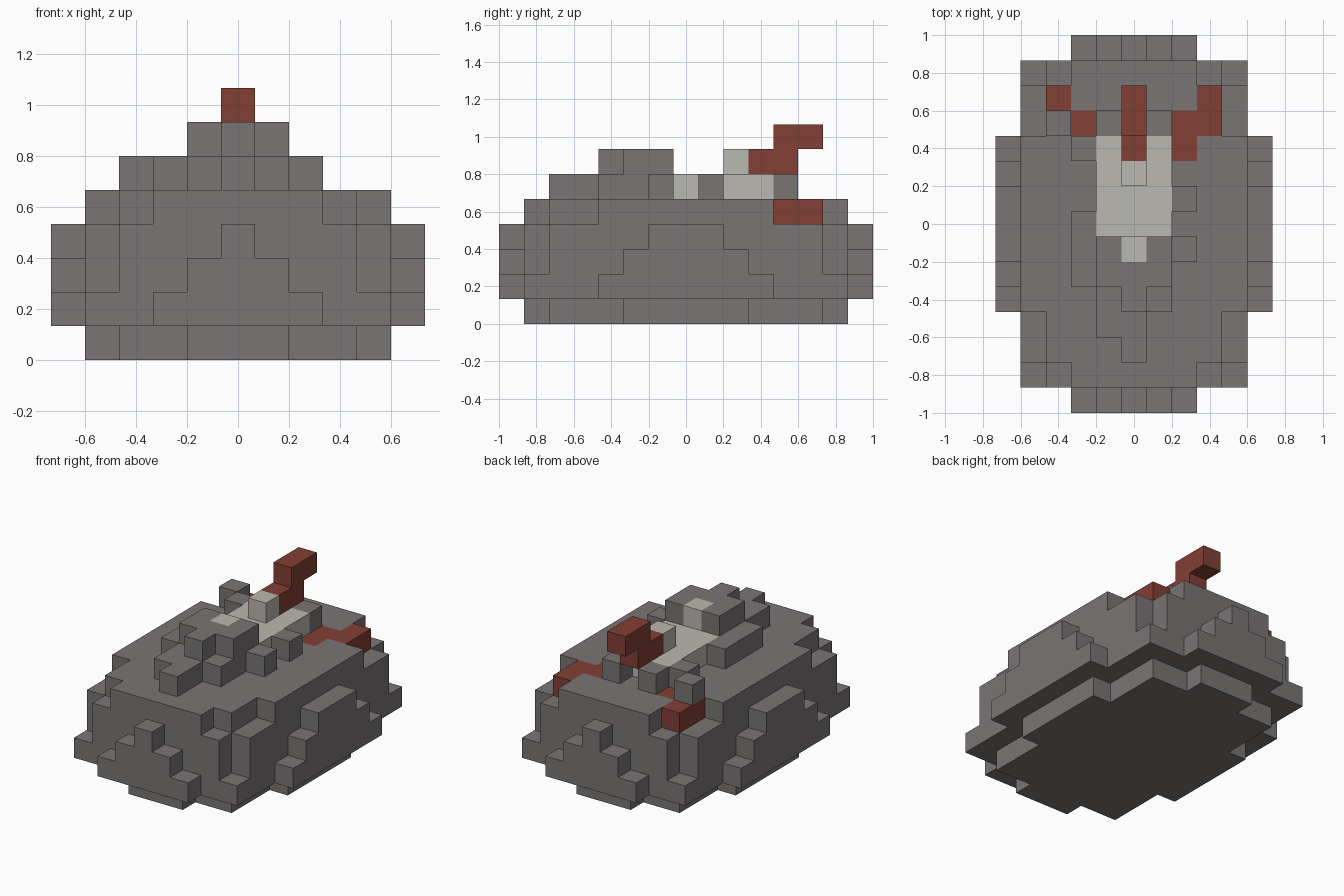
import bpy, bmesh
from mathutils import Vector

cube = bpy.data.objects.get("Cube")
if cube:
    bpy.data.objects.remove(cube, do_unlink=True)

CELL = 2 / 15
parts = {}      # part name -> (material, set of cells)
filled = set()  # every occupied cell


def material(name, rgb):
    mat = bpy.data.materials.new(name)
    mat.use_nodes = True
    mat.diffuse_color = (*rgb, 1)
    mat.node_tree.nodes["Principled BSDF"].inputs["Base Color"].default_value = (*rgb, 1)
    return mat


grey = material("stone grey", (0.19, 0.178, 0.174))
pale = material("pale grey", (0.50, 0.48, 0.44))
red = material("brick red", (0.223, 0.05, 0.035))


def block(part, mat, xs, ys, zs):
    """Fill an inclusive box of cells; earlier parts keep their cells."""
    cells = parts.setdefault(part, (mat, set()))[1]
    for x in range(xs[0], xs[1] + 1):
        for y in range(ys[0], ys[1] + 1):
            for z in range(zs[0], zs[1] + 1):
                if (x, y, z) not in filled:
                    filled.add((x, y, z))
                    cells.add((x, y, z))


def centred(part, mat, half_x, half_y, zs):
    block(part, mat, (-half_x, half_x), (-half_y, half_y), zs)


# Red markings sunk into both rear shoulders
for side in (-1, 1):
    for x, y in ((3, 4), (2, 3)):
        block("shoulder_marking", red, (side * x,) * 2, (y, y + 1), (4, 4))

# Base: a slab with stepped corners
for half_x, half_y in ((4, 2), (3, 5), (1, 6)):
    centred("base", grey, half_x, half_y, (0, 0))

# Body: widest at the rim, rounded off at the corners and shoulders
centred("body", grey, 4, 6, (1, 1))
for half_x, half_y in ((4, 5), (3, 6)):
    centred("body", grey, half_x, half_y, (2, 3))
for half_x, half_y in ((4, 3), (3, 5), (2, 6)):
    centred("body", grey, half_x, half_y, (4, 4))

# Stepped panels on the four sides
for level in (1, 2, 3):
    for side in (-1, 1):
        end = 3 - level
        block("end_panel", grey, (-end, end), (side * 7,) * 2, (level, level))
        flank = 4 - level
        block("flank_panel", grey, (side * 5,) * 2, (-flank, flank), (level, level))

# Pale deck with its raised knobs
block("deck", pale, (-1, 1), (0, 3), (5, 5))
block("deck_knob", pale, (0, 0), (2, 2), (6, 6))
block("crest_inlay", pale, (0, 0), (-1, -1), (6, 6))

# Grey crest in front of the deck
block("crest", grey, (-1, 1), (-3, -1), (5, 5))
block("crest", grey, (-1, 0), (-4, -4), (5, 5))
block("crest", grey, (0, 0), (-5, -5), (5, 5))
block("crest", grey, (-1, 1), (-2, -1), (6, 6))
block("crest", grey, (0, 0), (-3, -3), (6, 6))

# Loose studs around the deck
block("side_ridge", grey, (-2, -2), (-2, 0), (5, 5))
for x, y in ((2, -1), (2, 1), (-2, 3), (-3, 4), (-1, 4), (1, 4)):
    block("stud", grey, (x, x), (y, y), (5, 5))

# Red hooked tail
block("tail", red, (0, 0), (3, 4), (6, 6))
block("tail", red, (0, 0), (4, 5), (7, 7))

# Outer skin of each part
AXES = [Vector(a) for a in ((1, 0, 0), (0, 1, 0), (0, 0, 1))]
for name, (mat, cells) in parts.items():
    bm = bmesh.new()
    for cell in sorted(cells):
        centre = Vector(cell) + Vector((0, 0, 0.5))
        for i in range(3):
            for sign in (-1, 1):
                n = AXES[i] * sign
                if tuple(int(c) for c in Vector(cell) + n) in filled:
                    continue
                u, v = AXES[(i + 1) % 3], AXES[(i + 2) % 3] * sign
                corners = (-u - v, u - v, u + v, v - u)
                bm.faces.new([bm.verts.new((centre + (n + c) / 2) * CELL) for c in corners])
    bmesh.ops.remove_doubles(bm, verts=bm.verts, dist=0.001)
    bmesh.ops.dissolve_limit(bm, angle_limit=0.01, verts=bm.verts, edges=bm.edges)
    mesh = bpy.data.meshes.new(name)
    bm.to_mesh(mesh)
    bm.free()
    mesh.materials.append(mat)
    bpy.context.collection.objects.link(bpy.data.objects.new(name, mesh))
